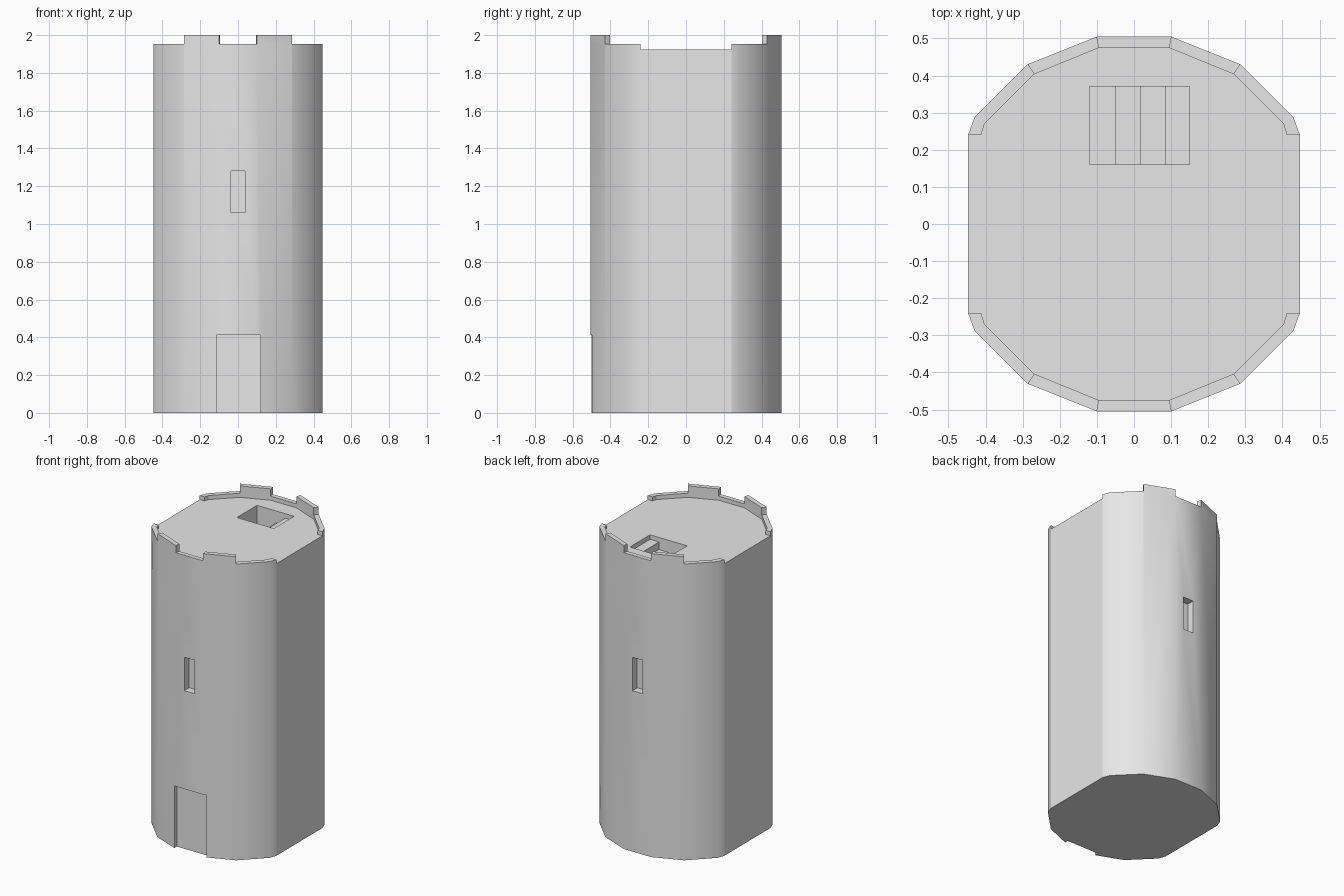
import bpy
import bmesh
from math import radians

if "Cube" in bpy.data.objects:
    bpy.data.objects.remove(bpy.data.objects["Cube"], do_unlink=True)

stone = bpy.data.materials.new("grey stone")
stone.use_nodes = True
GREY = (0.8, 0.8, 0.8, 1)
stone.diffuse_color = GREY
stone.node_tree.nodes["Principled BSDF"].inputs["Base Color"].default_value = GREY


def prism(name, points, low, high):
    """Upright prism on a plan outline."""
    bm = bmesh.new()
    base = bm.faces.new([bm.verts.new((x, y, low)) for x, y in points])
    top = bmesh.ops.extrude_face_region(bm, geom=[base])["geom"]
    verts = [v for v in top if isinstance(v, bmesh.types.BMVert)]
    bmesh.ops.translate(bm, verts=verts, vec=(0, 0, high - low))
    bmesh.ops.recalc_face_normals(bm, faces=bm.faces)
    mesh = bpy.data.meshes.new(name)
    bm.to_mesh(mesh)
    bm.free()
    mesh.materials.append(stone)
    obj = bpy.data.objects.new(name, mesh)
    bpy.context.collection.objects.link(obj)
    return obj


def box(name, x0, x1, y0, y1, z0, z1):
    return prism(name, [(x0, y0), (x1, y0), (x1, y1), (x0, y1)], z0, z1)


def mirrored(quarter):
    """Full plan outline from one quarter, mirrored in x and y."""
    half = quarter + [(x, -y) for x, y in reversed(quarter)]
    return half + [(-x, y) for x, y in reversed(half)]


def cut(target, cutter):
    mod = target.modifiers.new("cut", "BOOLEAN")
    mod.operation = "DIFFERENCE"
    mod.solver = "EXACT"
    mod.object = cutter
    cutter.hide_render = True
    bpy.context.view_layer.objects.active = target
    bpy.ops.object.modifier_apply(modifier=mod.name)
    bpy.data.objects.remove(cutter, do_unlink=True)


ROOF, PARAPET, TOP = 1.925, 1.952, 2.0

# Tower shaft, round at front and back with two flat sides
tower = prism("tower", mirrored([(0.1, 0.505), (0.287, 0.43), (0.43, 0.287),
                                 (0.447, 0.24)]), 0, TOP)

# Sunken roof, open above the flat sides
cut(tower, prism("roof_cutter", mirrored([(0.094, 0.475), (0.27, 0.403),
    (0.403, 0.27), (0.412, 0.24), (0.6, 0.24)]), ROOF, 2.2))

# Gaps between the merlons
for s in (1, -1):
    cut(tower, prism("gap_cutter", [(0, 0), (0.2 * s, 1.01 * s),
                                    (-0.2 * s, 1.01 * s)], PARAPET, 2.2))
    cut(tower, prism("corner_cutter", [(0, 0), (0.58 * s, -0.87 * s),
        (s, -0.87 * s), (s, 0.87 * s), (0.58 * s, 0.87 * s)], PARAPET, 2.2))

# Slit windows front and back, and the doorway
for y in (-0.555, 0.555):
    cut(tower, box("window_cutter", -0.038, 0.037, y - 0.1, y + 0.1, 1.06, 1.28))
cut(tower, box("door_cutter", -0.115, 0.12, -0.7, -0.473, -0.1, 0.412))

# Roof hatch with steps going down
steps = [-0.12, -0.05, 0.017, 0.085, 0.15]
cut(tower, box("hatch_cutter", steps[0], steps[-1], 0.16, 0.37, 1.745, 2.1))
for i in range(1, 4):
    box(f"hatch_step_{i}", steps[i], steps[i + 1], 0.16, 0.37, 1.745, 1.745 + 0.05 * i)

# Smooth round walls, flat sides
bpy.ops.object.select_all(action="DESELECT")
tower.select_set(True)
bpy.context.view_layer.objects.active = tower
bpy.ops.object.shade_smooth_by_angle(angle=radians(27))
for face in tower.data.polygons:
    if abs(face.normal.x) > 0.99 or abs(face.normal.z) > 0.99:
        face.use_smooth = False
